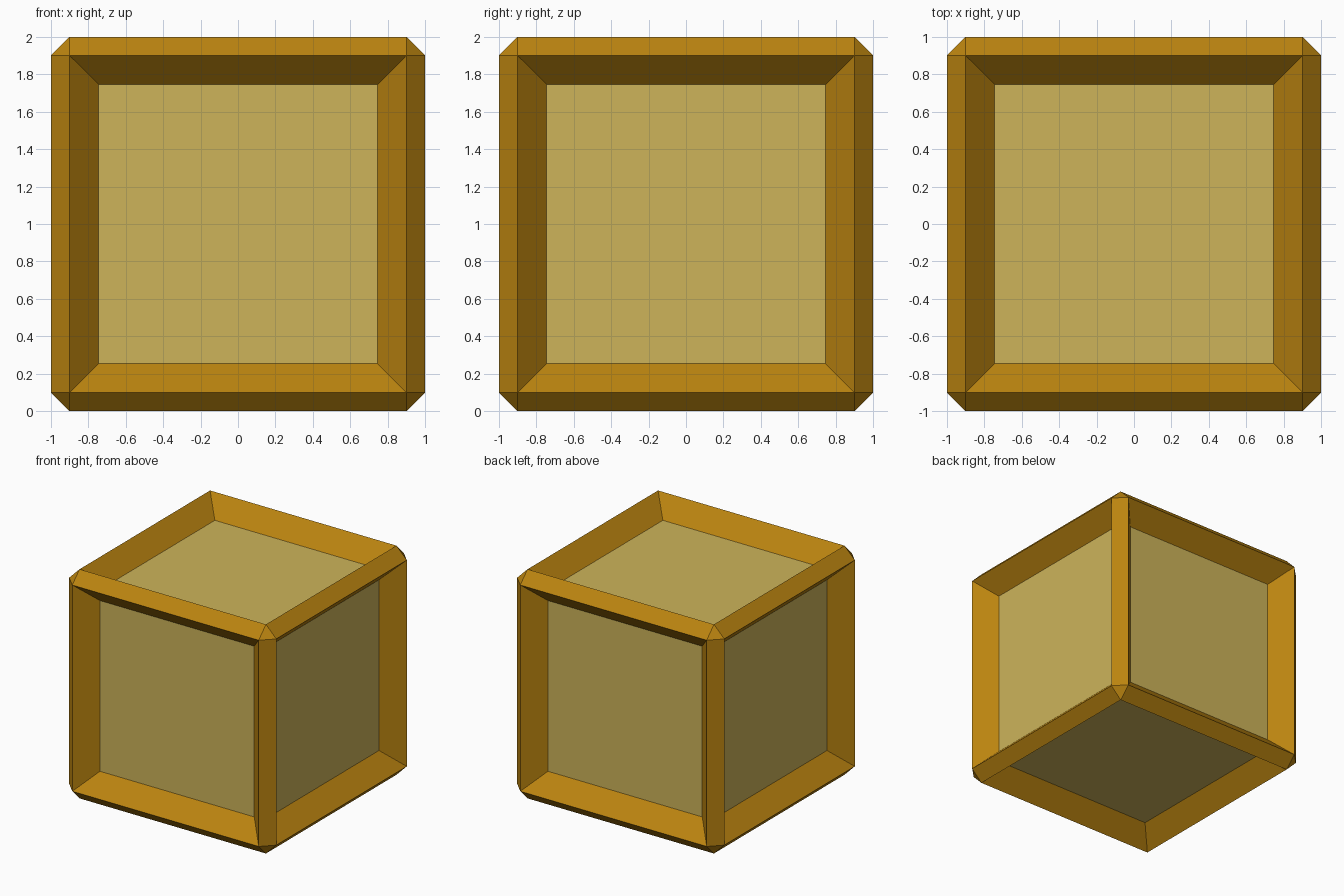
import bpy, bmesh
from mathutils import Matrix

if "Cube" in bpy.data.objects:
    bpy.data.objects.remove(bpy.data.objects["Cube"])

BEVEL = 0.10    # chamfer on the outer edges
INSET = 0.155   # width of the sloping inner rim
DEPTH = 0.16    # how far the panels are recessed
CENTRE = Matrix.Translation((0, 0, 1))


def add_object(name, bm, colour):
    mesh = bpy.data.meshes.new(name)
    bm.to_mesh(mesh)
    bm.free()
    mat = bpy.data.materials.new(name + "_material")
    mat.diffuse_color = colour
    mat.use_nodes = True
    mat.node_tree.nodes["Principled BSDF"].inputs["Base Color"].default_value = mat.diffuse_color
    mesh.materials.append(mat)
    obj = bpy.data.objects.new(name, mesh)
    bpy.context.collection.objects.link(obj)
    return obj


# Frame: chamfered cube whose six faces are sunk in and opened
bm = bmesh.new()
bmesh.ops.create_cube(bm, size=2, matrix=CENTRE)
bmesh.ops.bevel(bm, geom=bm.edges[:], offset=BEVEL, offset_type='OFFSET',
                segments=1, profile=0.5, affect='EDGES')
bm.normal_update()
sides = [f for f in bm.faces if f.calc_area() > 1]
bmesh.ops.inset_individual(bm, faces=sides, thickness=INSET, depth=-DEPTH,
                           use_even_offset=True)
bmesh.ops.delete(bm, geom=sides, context='FACES')
add_object("crate_frame", bm, (0.497, 0.231, 0.005, 1))

# Panels: plain inner cube closing the six openings
bm = bmesh.new()
bmesh.ops.create_cube(bm, size=2 * (1 - DEPTH), matrix=CENTRE)
add_object("inner_panels", bm, (0.61, 0.456, 0.102, 1))
